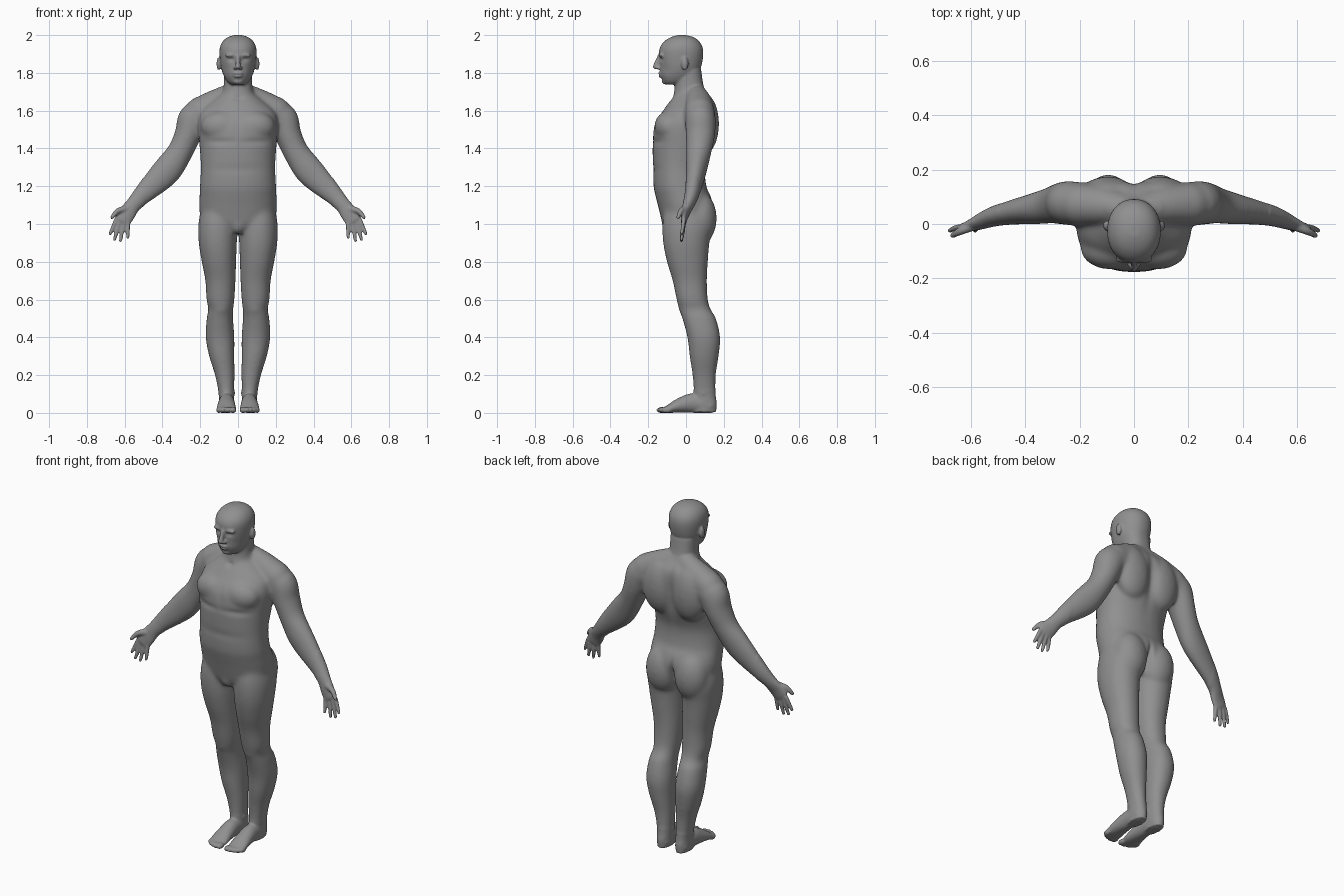
import bpy, bmesh, math
from mathutils import Vector

SEG = 32
bm = bmesh.new()


def spline(rows, sub=5):
    """Catmull-Rom interpolation of any list of equal-length tuples."""
    out = []
    for i in range(len(rows) - 1):
        p0, p1 = rows[max(i - 1, 0)], rows[i]
        p2, p3 = rows[i + 1], rows[min(i + 2, len(rows) - 1)]
        for k in range(sub):
            t = k / sub
            out.append(tuple(
                0.5 * (2 * b + (c - a) * t + (2 * a - 5 * b + 4 * c - d) * t * t
                       + (3 * b - a - 3 * c + d) * t ** 3)
                for a, b, c, d in zip(p0, p1, p2, p3)))
    return out + [tuple(rows[-1])]


def loft(rings, mirror):
    """Skin closed rings with capped ends, optionally on both sides."""
    for side in ((1, -1) if mirror else (1,)):
        vs = [[bm.verts.new((p[0] * side, p[1], p[2])) for p in r] for r in rings]
        for a, b in zip(vs, vs[1:]):
            for i in range(len(a)):
                j = (i + 1) % len(a)
                bm.faces.new((a[i], a[j], b[j], b[i]))
        bm.faces.new(vs[0][::-1])
        bm.faces.new(vs[-1])


def stack(rows, mirror=False, n=2.3):
    """Horizontal sections: (z, centre x, half width, front y, back y)."""
    rings = []
    for z, xc, hw, yf, yb in spline(rows):
        ring = []
        for i in range(SEG):
            a = 2 * math.pi * i / SEG
            c, s = math.cos(a), math.sin(a)
            ring.append((xc + hw * math.copysign(abs(c) ** (2 / n), c),
                         (yf + yb) / 2 + (yb - yf) / 2 * math.copysign(abs(s) ** (2 / n), s), z))
        rings.append(ring)
    loft(rings, mirror)


def limb(rows, mirror=True, ref=(0, 1, 0)):
    """Round-ended tube along a path: (x, y, z, wide radius, thin radius)."""
    pts = spline(rows)
    rings = []
    last = len(pts) - 1
    for i, p in enumerate(pts):
        t = (Vector(pts[min(i + 1, last)][:3]) - Vector(pts[max(i - 1, 0)][:3])).normalized()
        a = t.cross(Vector(ref)).normalized()
        b = a.cross(t)
        dome = [0]
        if i == 0:
            dome = [-80, -60, -40, -20, 0]
        elif i == last:
            dome = [0, 20, 40, 60, 80]
        for d in dome:
            d = math.radians(d)
            c = Vector(p[:3]) + t * math.sin(d) * min(p[3], p[4])
            rings.append([c + math.cos(d) * (a * p[3] * math.cos(u) + b * p[4] * math.sin(u))
                          for u in (2 * math.pi * k / SEG for k in range(SEG))])
    loft(rings, mirror)


def blob(c, r, mirror=True):
    """Ellipsoid muscle or feature."""
    rings = []
    for i in range(1, 12):
        f = math.pi * i / 12
        rings.append([(c[0] + r[0] * math.sin(f) * math.cos(u), c[1] + r[1] * math.sin(f) * math.sin(u),
                       c[2] - r[2] * math.cos(f)) for u in (2 * math.pi * k / SEG for k in range(SEG))])
    loft(rings, mirror)


# torso
stack([(.955, 0, .07, -.10, .07), (1.0, 0, .17, -.124, .12), (1.05, 0, .2, -.137, .14),
       (1.1, 0, .206, -.149, .144), (1.15, 0, .204, -.162, .13), (1.2, 0, .202, -.172, .108),
       (1.3, 0, .197, -.175, .102), (1.4, 0, .203, -.177, .132), (1.5, 0, .212, -.173, .153),
       (1.55, 0, .21, -.157, .158), (1.6, 0, .195, -.122, .16), (1.65, 0, .14, -.087, .15),
       (1.69, 0, .09, -.06, .12)], n=2.2)
# neck and sloping shoulders
stack([(1.6, 0, .11, -.09, .14), (1.68, 0, .09, -.067, .122), (1.73, 0, .076, -.06, .095),
       (1.82, 0, .075, -.06, .08)])
limb([(.03, .055, 1.685, .06, .055), (.1, .065, 1.645, .075, .07), (.2, .072, 1.59, .083, .081)])
# chest, shoulder blades, buttocks, groin
blob((.085, -.09, 1.515), (.112, .078, .085))
blob((.095, .1, 1.53), (.11, .075, .16))
blob((.093, .075, 1.03), (.1, .088, .14))
blob((0, -.085, 1.0), (.045, .043, .055), False)
# head
stack([(1.738, 0, .036, -.108, -.02), (1.755, 0, .058, -.122, .02), (1.79, 0, .078, -.136, .06),
       (1.83, 0, .09, -.138, .08), (1.88, 0, .097, -.142, .09), (1.92, 0, .098, -.142, .091),
       (1.95, 0, .091, -.13, .082), (1.975, 0, .074, -.105, .062), (1.991, 0, .05, -.075, .035),
       (2.0, 0, .02, -.045, .0)], n=2.15)
# nose, brow, lips, chin, ears
limb([(0, -.138, 1.89, .011, .012), (0, -.153, 1.855, .012, .014), (0, -.162, 1.832, .014, .014)], False)
blob((.014, -.148, 1.826), (.011, .014, .009))
blob((.034, -.129, 1.893), (.034, .016, .012))
blob((0, -.136, 1.797), (.027, .013, .008), False)
blob((0, -.133, 1.783), (.024, .013, .008), False)
blob((0, -.113, 1.756), (.028, .015, .016), False)
blob((.102, -.006, 1.848), (.012, .019, .035))
# arm down to the palm
limb([(.17, .07, 1.575, .08, .08), (.23, .076, 1.555, .088, .081), (.264, .076, 1.475, .072, .078),
      (.305, .068, 1.385, .068, .067), (.365, .056, 1.297, .077, .057), (.42, .047, 1.237, .072, .049),
      (.505, .03, 1.153, .052, .038), (.555, .012, 1.1, .041, .03), (.588, -.004, 1.055, .046, .021),
      (.612, -.012, 1.018, .046, .016)])
# fingers and thumb
for x0, z0, x1, z1 in ((.646, 1.02, .677, .948), (.628, 1.01, .654, .918),
                       (.605, 1.005, .622, .912), (.581, 1.01, .584, .928)):
    limb([(x0, -.012, z0, .0115, .012), ((x0 + x1) / 2, -.017, (z0 + z1) / 2, .0108, .011),
          (x1, -.024, z1, .009, .009)])
limb([(.585, -.005, 1.08, .02, .018), (.635, -.025, 1.07, .015, .015), (.667, -.042, 1.035, .0105, .0105)])
# leg
stack([(1.1, .1, .09, -.11, .11), (1.0, .107, .103, -.125, .14), (.9, .107, .101, -.121, .124),
       (.8, .101, .091, -.101, .116), (.7, .093, .08, -.071, .111), (.6, .093, .074, -.05, .116),
       (.55, .091, .066, -.037, .13), (.5, .096, .07, -.02, .159), (.4, .095, .076, .007, .181),
       (.3, .086, .067, .019, .173), (.2, .07, .052, .034, .158), (.1, .061, .041, .04, .157),
       (.05, .06, .04, .03, .163), (.004, .06, .036, .03, .16)], True, 2.15)
# kneecap and ankle bones
blob((.09, -.0, .575), (.045, .042, .07))
blob((.06, .09, .105), (.046, .025, .026))
# foot and toes
limb([(.06, .12, .038, .039, .042), (.06, .04, .052, .041, .052), (.061, -.03, .04, .047, .04),
      (.062, -.085, .023, .052, .024), (.062, -.105, .017, .05, .018)], ref=(0, 0, 1))
for x, y, r in ((.026, -.128, .018), (.049, -.13, .013), (.069, -.124, .012), (.087, -.114, .012), (.103, -.1, .012)):
    blob((x, y, .015), (r, .028, .016))

# fuse all parts into one skin
bmesh.ops.recalc_face_normals(bm, faces=bm.faces[:])
mesh = bpy.data.meshes.new("body")
bm.to_mesh(mesh)
bm.free()
body = bpy.data.objects.new("body", mesh)
bpy.context.collection.objects.link(body)
bpy.context.view_layer.objects.active = body
body.select_set(True)
fuse = body.modifiers.new("fuse", 'REMESH')
fuse.mode = 'VOXEL'
fuse.voxel_size = .006
bpy.ops.object.modifier_apply(modifier="fuse")

# blend muscles strongly, keep head, hands and feet crisp
large = body.vertex_groups.new(name="large_forms")
large.add([v.index for v in body.data.vertices
           if .12 < v.co.z < 1.72 and abs(v.co.x) < .5], 1, 'REPLACE')
for name, count, group in (("blend", 45, "large_forms"), ("soften", 5, "")):
    soft = body.modifiers.new(name, 'SMOOTH')
    soft.factor = .5
    soft.iterations = count
    soft.vertex_group = group
    bpy.ops.object.modifier_apply(modifier=name)

# sculpted dents: centre, radii, push along y
DENTS = [
    ((.036, -.145, 1.872), (.02, .04, .012), .008),    # eye sockets
    ((0, -.148, 1.79), (.024, .03, .003), .004),       # mouth
    ((.075, -.12, 1.81), (.022, .04, .03), .006),      # cheeks
    ((0, .15, 1.53), (.028, .07, .16), -.014),         # spine
    ((0, .14, 1.02), (.013, .06, .07), -.03),          # buttock cleft
    ((0, -.175, 1.52), (.02, .06, .06), .004),         # breastbone
    ((.1, -.16, 1.435), (.09, .06, .018), .006),       # under chest
    ((0, -.175, 1.29), (.17, .06, .025), .003),        # waist fold
    ((0, -.08, 1.665), (.022, .04, .015), .008),       # throat pit
]
for v in body.data.vertices:
    x, y, z = abs(v.co.x), v.co.y, v.co.z
    for c, r, push in DENTS:
        d = ((x - c[0]) / r[0]) ** 2 + ((y - c[1]) / r[1]) ** 2 + ((z - c[2]) / r[2]) ** 2
        if d < 6:
            v.co.y += push * math.exp(-d)
    v.co.z = max(v.co.z, 0)
bpy.ops.object.shade_smooth()

# dark grey surface
grey = bpy.data.materials.new("dark_grey")
grey.diffuse_color = (.28, .28, .28, 1)
body.data.materials.clear()
body.data.materials.append(grey)
